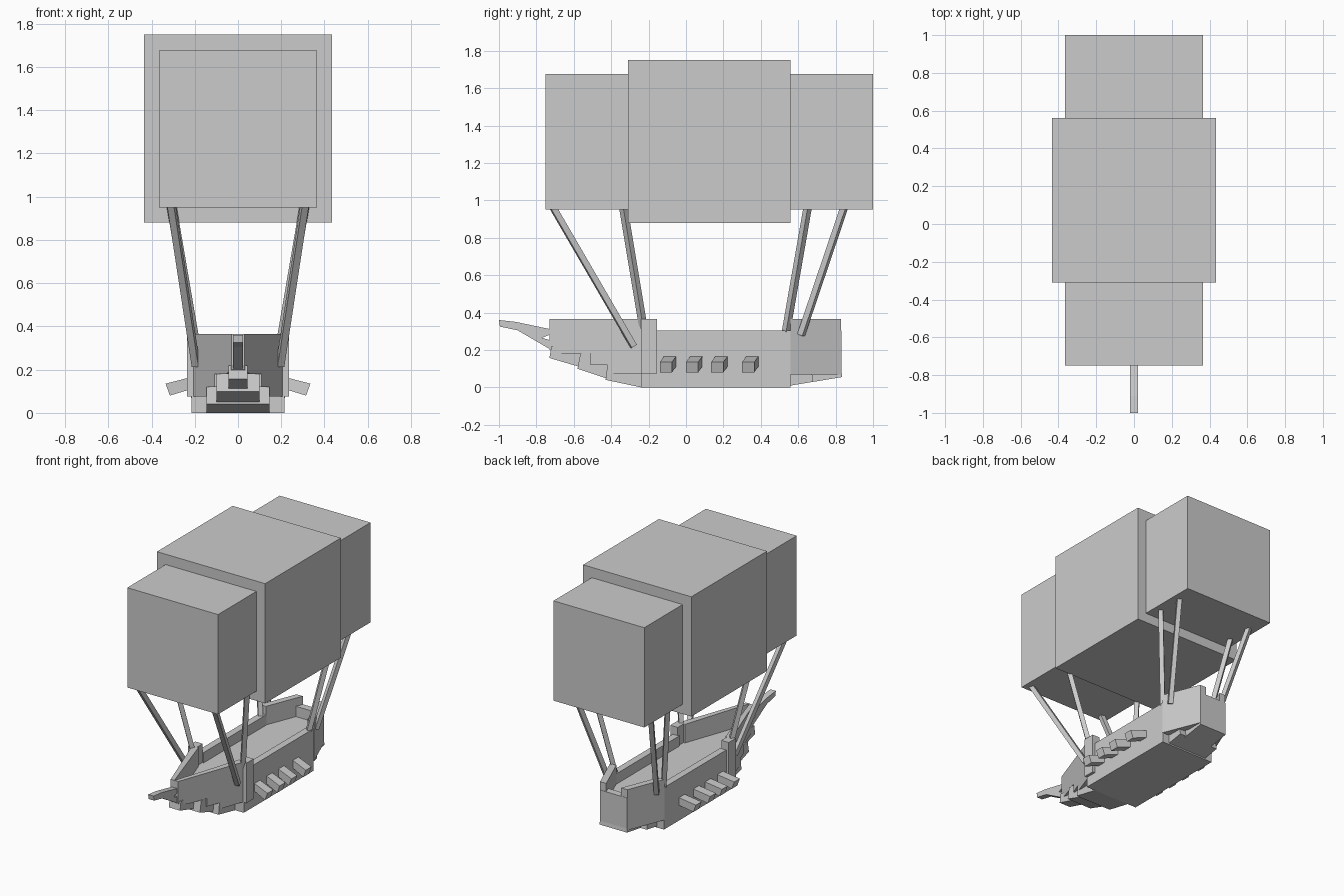
import bpy, bmesh
from mathutils import Vector, Matrix

cube = bpy.data.objects.get("Cube")
if cube:
    bpy.data.objects.remove(cube, do_unlink=True)

grey = bpy.data.materials.new("light grey")
grey.use_nodes = True
grey.diffuse_color = (0.6, 0.6, 0.6, 1)
grey.node_tree.nodes["Principled BSDF"].inputs["Base Color"].default_value = (0.6, 0.6, 0.6, 1)


def finish(name, bm):
    bmesh.ops.recalc_face_normals(bm, faces=bm.faces)
    mesh = bpy.data.meshes.new(name)
    bm.to_mesh(mesh)
    bm.free()
    mesh.materials.append(grey)
    ob = bpy.data.objects.new(name, mesh)
    bpy.context.collection.objects.link(ob)
    return ob


def loft(name, first, second):
    """Solid between two matching outlines."""
    bm = bmesh.new()
    a = [bm.verts.new(p) for p in first]
    b = [bm.verts.new(p) for p in second]
    bm.faces.new(a)
    bm.faces.new(b)
    for i in range(len(a)):
        j = (i + 1) % len(a)
        bm.faces.new((a[i], a[j], b[j], b[i]))
    return finish(name, bm)


def box(name, x0, x1, y0, y1, z0, z1):
    corners = [(x0, y0), (x1, y0), (x1, y1), (x0, y1)]
    return loft(name, [(x, y, z0) for x, y in corners], [(x, y, z1) for x, y in corners])


def slab(name, half, profile):
    """Side profile (y, z) extruded across the centre line."""
    return loft(name, [(-half, y, z) for y, z in profile], [(half, y, z) for y, z in profile])


def slanted_wall(name, side, profile, outer, thick=0.05):
    """Side profile whose distance from the centre line varies with y."""
    return loft(name, [(side * outer(y), y, z) for y, z in profile],
                [(side * max(outer(y) - thick, 0.0), y, z) for y, z in profile])


def beam(name, start, end, width):
    a, b = Vector(start), Vector(end)
    bm = bmesh.new()
    bmesh.ops.create_cube(bm, size=1)
    turn = (b - a).to_track_quat('Z', 'Y').to_matrix().to_4x4()
    bm.transform(Matrix.Translation((a + b) / 2) @ turn @ Matrix.Diagonal((width, width, (b - a).length, 1)))
    return finish(name, bm)


# Balloon
box("balloon_middle", -0.435, 0.435, -0.31, 0.56, 0.88, 1.75)
box("balloon_front", -0.365, 0.365, -0.75, -0.31, 0.95, 1.675)
box("balloon_back", -0.365, 0.365, 0.56, 1.0, 0.95, 1.675)

# Hull and decks
box("hull", -0.215, 0.215, -0.24, 0.56, 0, 0.23)
plan = [(-0.025, -0.72), (0.025, -0.72), (0.19, -0.24), (-0.19, -0.24)]
loft("bow_deck", [(x, y, 0.18) for x, y in plan], [(x, y, 0.23) for x, y in plan])
plan = [(-0.2, 0.56), (0.2, 0.56), (0.1, 0.82), (-0.1, 0.82)]
loft("stern_deck", [(x, y, 0.08) for x, y in plan], [(x, y, 0.23) for x, y in plan])

# Stepped keel under the bow and stern
slab("bow_keel_low", 0.145, [(-0.24, 0), (-0.43, 0.04), (-0.42, 0.12), (-0.24, 0.12)])
slab("bow_keel_middle", 0.10, [(-0.24, 0.03), (-0.43, 0.05), (-0.58, 0.10), (-0.565, 0.18), (-0.24, 0.18)])
slab("bow_keel_high", 0.045, [(-0.40, 0.08), (-0.57, 0.11), (-0.73, 0.157), (-0.72, 0.22), (-0.40, 0.22)])
slab("stern_keel", 0.11, [(0.56, 0.01), (0.835, 0.055), (0.83, 0.10), (0.56, 0.10)])
slab("stern_keel_wide", 0.16, [(0.56, 0.01), (0.68, 0.03), (0.67, 0.10), (0.56, 0.10)])
box("transom", -0.11, 0.11, 0.78, 0.832, 0.06, 0.305)

# Bowsprit
slab("bowsprit", 0.022, [(-1, 0.36), (-0.91, 0.35), (-0.72, 0.31), (-0.72, 0.285), (-0.77, 0.265),
                         (-0.72, 0.25), (-0.72, 0.20), (-0.90, 0.305), (-0.995, 0.325)])

bow_profile = [(-0.73, 0.365), (-0.73, 0.20), (-0.66, 0.18), (-0.51, 0.18), (-0.51, 0.12),
               (-0.42, 0.12), (-0.42, 0.075), (-0.22, 0.075), (-0.22, 0.365)]
stern_profile = [(0.56, 0.07), (0.83, 0.07), (0.83, 0.365), (0.56, 0.365)]
ropes = [(-0.71, -0.28, 0.22), (-0.335, -0.225, 0.30), (0.65, 0.535, 0.30), (0.845, 0.615, 0.28)]

for side, label in ((1, "left"), (-1, "right")):
    # Walls around the decks
    slanted_wall("bow_wall_" + label, side, bow_profile, lambda y: 0.03 + (y + 0.73) * 0.36)
    slanted_wall("stern_wall_" + label, side, stern_profile, lambda y: 0.218 - (y - 0.56) * 0.4)
    slanted_wall("bulwark_" + label, side, [(-0.16, 0.2), (0.56, 0.2), (0.56, 0.305), (-0.16, 0.305)],
                 lambda y: 0.215)
    slanted_wall("bow_post_" + label, side, [(-0.24, 0.075), (-0.155, 0.075), (-0.155, 0.365), (-0.24, 0.365)],
                 lambda y: 0.235, 0.06)
    # Cannons slanting down and slightly forward
    for i, y in enumerate((-0.14, 0.0, 0.135, 0.30)):
        tip = [(y, 0.08), (y + 0.065, 0.08), (y + 0.065, 0.135), (y, 0.135)]
        loft(f"cannon_{label}_{i + 1}", [(side * (0.315 + (z - 0.08) * 0.36), q, z) for q, z in tip],
             [(side * 0.20, q + 0.025, z + 0.035) for q, z in tip])
    # Rigging between hull and balloon
    for i, (top, low, z) in enumerate(ropes):
        beam(f"rope_{label}_{i + 1}", (side * 0.308, top, 0.96), (side * 0.195, low, z), 0.032)
